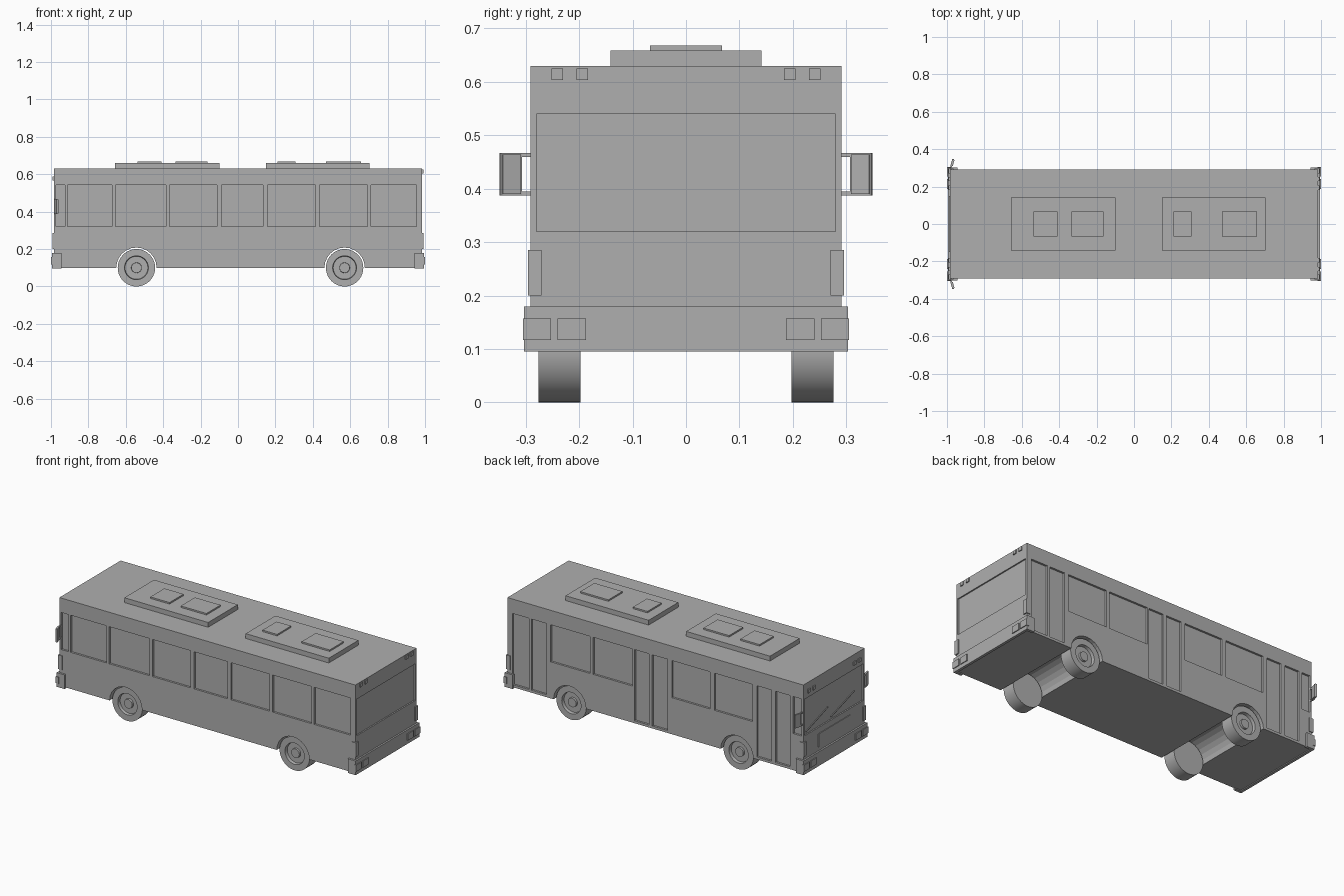
import bpy, bmesh, math
from mathutils import Matrix, Vector

if "Cube" in bpy.data.objects:
    bpy.data.objects.remove(bpy.data.objects["Cube"])

# Dark grey paint shared by every part
paint = bpy.data.materials.new("dark_grey")
paint.diffuse_color = (0.43, 0.43, 0.43, 1)
paint.use_nodes = True
paint.node_tree.nodes["Principled BSDF"].inputs["Base Color"].default_value = paint.diffuse_color


def finish(name, bm, smooth=False):
    bmesh.ops.recalc_face_normals(bm, faces=bm.faces)
    me = bpy.data.meshes.new(name)
    bm.to_mesh(me)
    bm.free()
    me.materials.append(paint)
    ob = bpy.data.objects.new(name, me)
    bpy.context.collection.objects.link(ob)
    if smooth:
        bpy.ops.object.select_all(action='DESELECT')
        bpy.context.view_layer.objects.active = ob
        ob.select_set(True)
        bpy.ops.object.shade_smooth_by_angle(angle=math.radians(35))
    return ob


def add_box(bm, x0, x1, y0, y1, z0, z1):
    m = Matrix.Translation(((x0 + x1) / 2, (y0 + y1) / 2, (z0 + z1) / 2))
    m = m @ Matrix.Diagonal((abs(x1 - x0), abs(y1 - y0), abs(z1 - z0), 1))
    bmesh.ops.create_cube(bm, size=1, matrix=m)


def boxes(name, items):
    bm = bmesh.new()
    for b in items:
        add_box(bm, *b)
    return finish(name, bm)


L, W, Z0, Z1, D = 0.985, 0.291, 0.10, 0.63, 0.012
WHEELS = (-0.543, 0.57)
SILL, HEAD = 0.32, 0.543

# Recesses for windows, doors, windscreen and wheel arches
left = [(-.974, -.925), (-.911, -.673), (-.654, -.384), (-.365, -.111),
        (-.089, .135), (.157, .414), (.435, .692), (.711, .954)]
right = [(-.972, -.917), (-.648, -.392), (-.365, -.11), (.152, .414), (.435, .697)]
doors = [(-.896, -.80), (-.772, -.675), (-.082, .021), (.042, .139),
         (.725, .825), (.842, .952)]
cut = bmesh.new()
for a, b in left:
    add_box(cut, a, b, -W - .02, -W + D, SILL, HEAD)
for a, b in right:
    add_box(cut, a, b, W - D, W + .02, SILL, HEAD)
for a, b in doors:
    add_box(cut, a, b, W - D, W + .02, 0.115, HEAD)
for s in (-1, 1):
    add_box(cut, *sorted((s * (L - .008), s * (L + .02))), -.28, .28, SILL, HEAD - .003)
for x in WHEELS:
    m = Matrix.Translation((x, 0, .1)) @ Matrix.Rotation(math.pi / 2, 4, 'X')
    bmesh.ops.create_cone(cut, cap_ends=True, segments=24, radius1=.108,
                          radius2=.108, depth=.8, matrix=m)
cutter = finish("recess_cutter", cut)

# Body shell
body = boxes("body", [(-L, L, -W, W, Z0, Z1)])
mod = body.modifiers.new("recesses", 'BOOLEAN')
mod.operation = 'DIFFERENCE'
mod.solver = 'EXACT'
mod.object = cutter
bpy.context.view_layer.objects.active = body
body.select_set(True)
bpy.ops.object.modifier_apply(modifier=mod.name)
bpy.data.objects.remove(cutter)

# Roof units with raised hatches
for i, (a, b, hatches) in enumerate([(-.658, -.10, [(-.537, -.409), (-.334, -.163)]),
                                     (.15, .703, [(.21, .307), (.47, .657)])]):
    boxes(f"roof_unit_{i}", [(a, b, -.141, .141, Z1 - .002, .659)])
    boxes(f"roof_hatches_{i}", [(c, d, -.067, .067, .657, .668) for c, d in hatches])

# Wheels: lathed tyre, sunken rim and hub
profile = [(0, .197), (.1, .197), (.1, .276), (.064, .276),
           (.061, .258), (.028, .258), (.027, .27), (0, .27)]
for x in WHEELS:
    for s in (-1, 1):
        bm = bmesh.new()
        vs = [bm.verts.new((r, s * y, 0)) for r, y in profile]
        es = [bm.edges.new(p) for p in zip(vs, vs[1:])]
        bmesh.ops.spin(bm, geom=vs + es, cent=(0, 0, 0), axis=(0, 1, 0),
                       angle=math.tau, steps=40, use_duplicate=False)
        bmesh.ops.remove_doubles(bm, verts=bm.verts, dist=1e-4)
        bmesh.ops.translate(bm, verts=bm.verts, vec=(x, 0, .1))
        finish("wheel", bm, smooth=True)

for s, end in ((-1, "front"), (1, "rear")):
    # Bumper wrapping round the corners
    bm = bmesh.new()
    outline = [(.943, .303), (.995, .303), (.995, -.303), (.943, -.303),
               (.943, -.286), (.979, -.286), (.979, .286), (.943, .286)]
    f = bm.faces.new([bm.verts.new((s * x, y, .095)) for x, y in outline])
    ex = bmesh.ops.extrude_face_region(bm, geom=[f])
    top = [v for v in ex['geom'] if isinstance(v, bmesh.types.BMVert)]
    bmesh.ops.translate(bm, verts=top, vec=(0, 0, .085))
    finish(f"{end}_bumper", bm)

    # Lamps: bumper pairs, corner clusters and roof markers
    low, corner, high = [], [], []
    mz = (.603, .625) if s > 0 else (.567, .589)
    for t in (-1, 1):
        for a, b in ((.187, .24), (.253, .305)):
            low.append((s * .98, s * 1.0, t * a, t * b, .117, .157))
        corner.append((s * .965, s * .992, t * .27, t * .296, .2, .285))
        for a, b in ((.183, .205), (.23, .252)):
            high.append((s * .98, s * .991, t * a, t * b, *mz))
    boxes(f"{end}_bumper_lamps", low)
    boxes(f"{end}_corner_lamps", corner)
    boxes(f"{end}_marker_lamps", high)

# Front grille panel
boxes("front_panel", [(-L - .004, -L + .002, -.15, .15, .205, .283)])

# Wipers lying across the windscreen
for y0, y1 in ((.26, .05), (.02, -.2)):
    p, q = Vector((-.979, y0, .335)), Vector((-.979, y1, .405))
    bm = bmesh.new()
    d = q - p
    m = (Matrix.Translation((p + q) / 2) @ Matrix.Rotation(math.atan2(d.z, d.y), 4, 'X')
         @ Matrix.Diagonal((.006, d.length, .005, 1)))
    bmesh.ops.create_cube(bm, size=1, matrix=m)
    finish("wiper", bm)

# Wing mirrors: angled housing, inset glass and two arms
for s in (-1, 1):
    turn = Matrix.Translation((-.972, s * .328, .427)) @ Matrix.Rotation(-s * .28, 4, 'Z')
    bm = bmesh.new()
    add_box(bm, -.005, .005, -.0205, .0205, -.04, .04)
    add_box(bm, .004, .008, -.0175, .0175, -.037, .037)
    bm.transform(turn)
    finish("mirror", bm)
    boxes("mirror_arms", [(-.981, -.973, s * .285, s * .312, z, z + .008)
                          for z in (.387, .459)])
